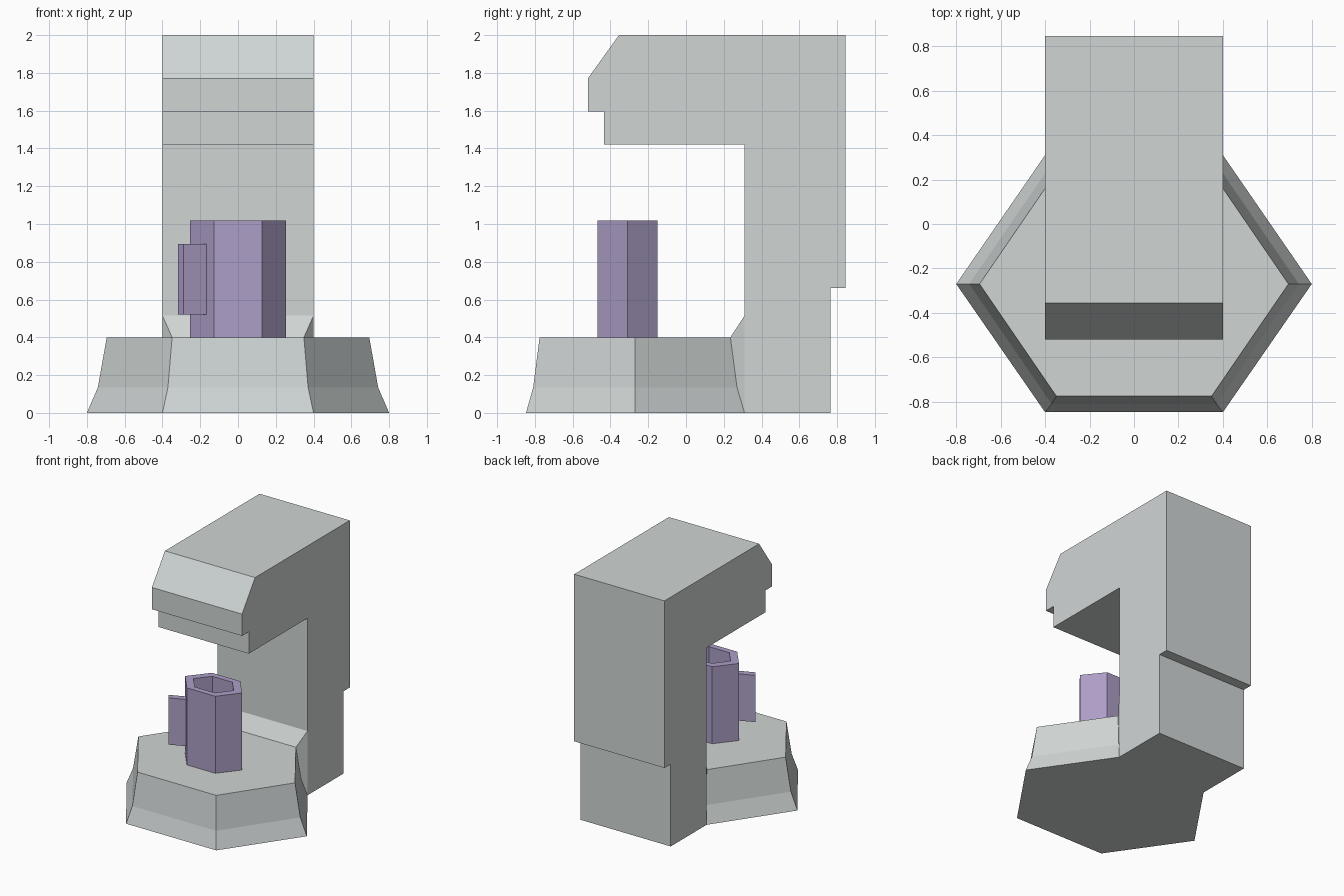
import bpy, bmesh, math
from mathutils import Vector

if "Cube" in bpy.data.objects:
    bpy.data.objects.remove(bpy.data.objects["Cube"])

SQUASH = 0.722  # hexagons are flattened along y


def material(name, rgb):
    m = bpy.data.materials.new(name)
    m.diffuse_color = (*rgb, 1)
    m.use_nodes = True
    m.node_tree.nodes["Principled BSDF"].inputs["Base Color"].default_value = m.diffuse_color
    return m


def loft(name, rings, mat):
    """Closed solid skinned through a list of equal-length point rings."""
    bm = bmesh.new()
    loops = [[bm.verts.new(p) for p in ring] for ring in rings]
    n = len(loops[0])
    for a, b in zip(loops, loops[1:]):
        for i in range(n):
            j = (i + 1) % n
            bm.faces.new((a[i], a[j], b[j], b[i]))
    bm.faces.new(loops[0][::-1])
    bm.faces.new(loops[-1])
    bmesh.ops.recalc_face_normals(bm, faces=bm.faces)
    mesh = bpy.data.meshes.new(name)
    bm.to_mesh(mesh)
    bm.free()
    mesh.materials.append(mat)
    obj = bpy.data.objects.new(name, mesh)
    bpy.context.collection.objects.link(obj)
    return obj


def hexagon(r, cy, z):
    return [(r * math.cos(k * math.pi / 3),
             cy + SQUASH * r * math.sin(k * math.pi / 3), z) for k in range(6)]


def base_ring(rx, w, front, back, z):
    return [(rx, -0.27, z), (w, back, z), (-w, back, z),
            (-rx, -0.27, z), (-w, front, z), (w, front, z)]


grey = material("light_grey", (0.63, 0.67, 0.665))
purple = material("soft_purple", (0.413, 0.342, 0.565))

# machine body: side profile (y, z) extruded across x
profile = [(0.31, 0), (0.765, 0), (0.765, 0.66), (0.845, 0.66), (0.845, 2.0),
           (-0.355, 2.0), (-0.52, 1.77), (-0.52, 1.595), (-0.435, 1.595),
           (-0.435, 1.42), (0.31, 1.42)]
loft("machine_body", [[(x, y, z) for y, z in profile] for x in (-0.4, 0.4)], grey)

# flared hexagonal base
loft("base", [base_ring(0.8, 0.4, -0.847, 0.31, 0),
              base_ring(0.742, 0.371, -0.809, 0.27, 0.135),
              base_ring(0.695, 0.349, -0.775, 0.235, 0.4)], grey)

# sloped fillet joining the base to the column
fillet = [(0.4, 0.31, 0), (0.371, 0.27, 0.135), (0.349, 0.235, 0.4), (0.4, 0.31, 0.515)]
loft("column_fillet", [[(s * x, y, z) for x, y, z in fillet] for s in (-1, 1)], grey)

# hollow hexagonal mug
CY = -0.31
loft("mug", [hexagon(0.253, CY, 0.4), hexagon(0.253, CY, 1.018),
             hexagon(0.178, CY, 1.018), hexagon(0.178, CY, 0.48)], purple)

# mug handle: solid slab standing out from the front left face
mid = Vector((-0.19, -0.401, 0))
out = Vector((-0.866, -0.361, 0))
side = Vector((0.015, -0.0215, 0))
outline = [mid - out * 0.02 - side, mid - out * 0.02 + side,
           mid + out * 0.13 + side, mid + out * 0.13 - side]
loft("mug_handle", [[(p.x, p.y, z) for p in outline] for z in (0.52, 0.895)], purple)
